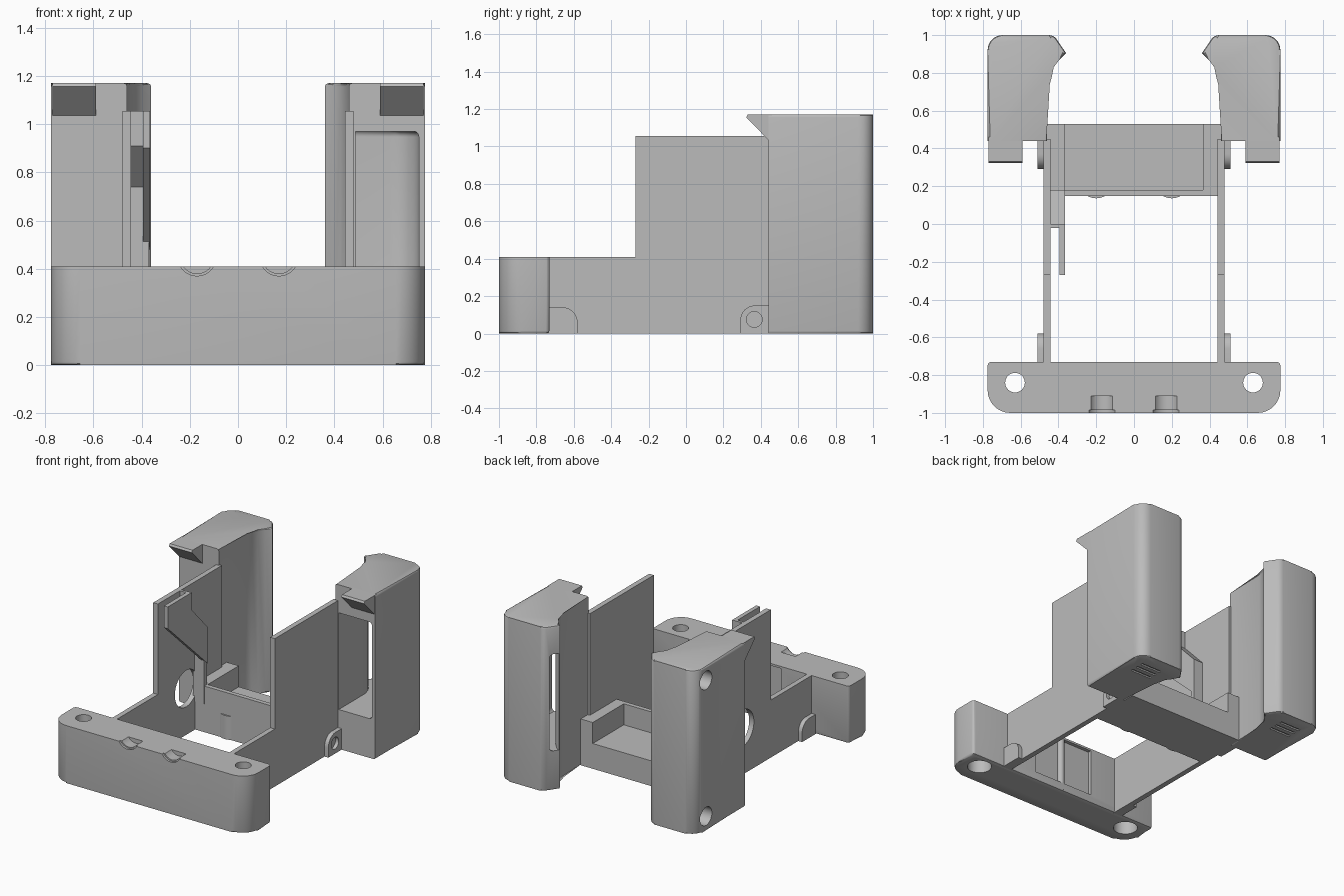
import bpy, bmesh, math
from mathutils import Vector

cube = bpy.data.objects.get("Cube")
if cube:
    bpy.data.objects.remove(cube)

grey = bpy.data.materials.new("light grey plastic")
grey.use_nodes = True
GREY = (0.5, 0.5, 0.5, 1)
grey.diffuse_color = GREY
grey.node_tree.nodes["Principled BSDF"].inputs["Base Color"].default_value = GREY


def arc(cx, cy, r, a0, a1, n=8):
    """Points along an arc, angles in degrees."""
    steps = [math.radians(a0 + (a1 - a0) * i / n) for i in range(n + 1)]
    return [(cx + r * math.cos(a), cy + r * math.sin(a)) for a in steps]


def prism(name, pts, axis, lo, hi, side=1, bevel=0, pick=None, segments=2):
    """Extrude a 2D outline along an axis; side=-1 mirrors it in x."""
    def place(u, v, w):
        return Vector({"z": (u, v, w), "x": (w, u, v), "y": (u, w, v)}[axis])
    bm = bmesh.new()
    low = [bm.verts.new(place(u, v, lo)) for u, v in pts]
    high = [bm.verts.new(place(u, v, hi)) for u, v in pts]
    rims = []
    for i in range(len(pts)):
        j = (i + 1) % len(pts)
        bm.faces.new((low[i], low[j], high[j], high[i]))
    for ring in (low, high):
        rims += list(bm.faces.new(ring).edges)
    if bevel:
        edges = [e for e in rims
                 if pick is None or pick((e.verts[0].co + e.verts[1].co) / 2)]
        bmesh.ops.bevel(bm, geom=edges, offset=bevel, segments=segments,
                        profile=0.5, affect="EDGES", clamp_overlap=True)
    for v in bm.verts:
        v.co.x *= side
    bmesh.ops.recalc_face_normals(bm, faces=bm.faces)
    mesh = bpy.data.meshes.new(name)
    bm.to_mesh(mesh)
    bm.free()
    mesh.materials.append(grey)
    ob = bpy.data.objects.new(name, mesh)
    bpy.context.collection.objects.link(ob)
    return ob


def box(name, x, y, z, side=1):
    return prism(name, [(x[0], y[0]), (x[1], y[0]), (x[1], y[1]), (x[0], y[1])],
                 "z", *z, side)


def rod(name, u, v, r, axis, lo, hi, side=1):
    return prism(name, arc(u, v, r, 0, 360, 32)[:-1], axis, lo, hi, side)


def cut(ob, cutters):
    """Subtract the cutters from the part, then discard them."""
    for c in cutters:
        c.hide_render = True
        m = ob.modifiers.new("cut", "BOOLEAN")
        m.operation, m.solver, m.object = "DIFFERENCE", "EXACT", c
    dg = bpy.context.evaluated_depsgraph_get()
    mesh = bpy.data.meshes.new_from_object(ob.evaluated_get(dg))
    ob.modifiers.clear()
    ob.data = mesh
    for c in cutters:
        bpy.data.objects.remove(c)


# Front bar with screw holes, counterbores and two top notches
bar_outline = (arc(-0.655, -0.88, 0.12, 180, 270) + arc(0.655, -0.88, 0.12, 270, 360)
               + arc(0.755, -0.75, 0.02, 0, 90, 3) + arc(-0.755, -0.75, 0.02, 90, 180, 3))
bar = prism("front_bar", bar_outline, "z", 0, 0.41, bevel=0.015,
            pick=lambda p: p.z < 0.1)
tools = [box("rear_recess", (-0.24, 0.24), (-0.755, -0.7), (0.06, 0.395))]
for s in (-1, 1):
    tools += [rod("screw_hole", 0.63, -0.84, 0.052, "z", -0.1, 0.6, s),
              rod("counterbore", 0.63, -0.84, 0.08, "z", -0.1, 0.15, s),
              rod("notch", 0.17, 0.45, 0.07, "y", -1.1, -0.91, s),
              rod("notch_rim", 0.17, 0.45, 0.08, "y", -1.1, -0.985, s)]
cut(bar, tools)
rod("bar_rib", 0, -0.755, 0.025, "z", 0.01, 0.4)

# Rear column outline with an inward curved lip
column_outline = ([(0.46, 0.44), (0.775, 0.44)] + arc(0.695, 0.92, 0.08, 0, 90)
                  + arc(0.45, 0.95, 0.05, 90, 135, 3)
                  + [(0.36, 0.905), (0.395, 0.87), (0.425, 0.83), (0.447, 0.79),
                     (0.46, 0.74)])
pocket_outline = ([(0.487, 0.38), (0.75, 0.38)] + arc(0.63, 0.845, 0.12, 0, 90)
                  + [(0.34, 0.965), (0.34, 0.92), (0.385, 0.905), (0.415, 0.872),
                     (0.447, 0.835), (0.47, 0.795), (0.487, 0.74)])
wall_outline = [(-0.74, 0), (0.45, 0), (0.45, 1.055), (-0.27, 1.055),
                (-0.27, 0.41), (-0.74, 0.41)]

for s, label in ((1, "left"), (-1, "right")):
    # Side wall
    wall = prism(label + "_side_wall", wall_outline, "x", 0.443, 0.48, s)
    if s < 0:
        cut(wall, [rod("round_window", 0.05, 0.33, 0.13, "x", 0.4, 0.6, s)])

    # Column with a rounded pocket open to the front
    column = prism(label + "_column", column_outline, "z", 0, 1.17, s, 0.014,
                   lambda p: p.y > 0.45 or p.x > 0.7)
    tools = [prism("pocket", pocket_outline, "z", 0.28, 0.97, s, 0.1,
                   lambda p: p.x > 0.74 or p.y > 0.84 and p.x > 0.6
                   or p.y > 0.96, 6)]
    tools += [box("slit", (0.52, 0.68), (y, y + 0.018), (-0.05, 0.01), s)
              for y in (0.78, 0.83, 0.88)]
    if s < 0:
        tools += [rod("side_socket", 0.88, z, 0.065, "x", 0.63, 0.9, s)
                  for z in (0.1, 1.07)]
    cut(column, tools)

    # Overhanging hook at the column top
    prism(label + "_hook", [(0.46, 1.17), (0.33, 1.17), (0.322, 1.155),
                            (0.445, 1.03), (0.46, 1.03)], "x", 0.59, 0.77, s)

    # Rounded foot tab and screw boss outside the wall
    prism(label + "_foot_tab", [(-0.74, 0), (-0.58, 0)]
          + arc(-0.66, 0.06, 0.08, 0, 90) + [(-0.74, 0.14)], "x", 0.47, 0.51, s)
    boss = prism(label + "_screw_boss", [(0.45, 0), (0.45, 0.15)]
                 + arc(0.37, 0.07, 0.08, 90, 180) + [(0.29, 0)], "x", 0.47, 0.51, s)
    cut(boss, [rod("boss_hole", 0.365, 0.075, 0.042, "x", 0.485, 0.6, s)])

    # Tray end blocks and front bulges
    box(label + "_tray_block", (0.365, 0.46), (0.17, 0.53), (0, 0.33), s)
    rod(label + "_tray_bulge", 0.2, 0.228, 0.092, "z", 0.002, 0.17, s)

# Cross tray between the walls
box("tray_floor", (-0.45, 0.45), (0.15, 0.53), (0, 0.18))
box("tray_front_wall", (-0.45, 0.45), (0.148, 0.18), (0.001, 0.33))

# Slotted clip on the right wall: inner plate and the web that closes its channel
prism("clip_plate", [(-0.27, 1.055), (0, 1.055), (0, 0.93), (0.18, 0.74),
                     (0.18, 0.48), (-0.27, 0.9)], "x", 0.365, 0.395, -1)
prism("clip_web", [(-0.02, 1.054), (-0.001, 1.054), (-0.001, 0.93), (0.179, 0.74),
                   (0.179, 0.2), (0.145, 0.2), (0.145, 0.74), (-0.02, 0.91)],
      "x", 0.37, 0.455, -1)

# Smooth the rounded surfaces, keep real edges sharp
bpy.ops.object.select_all(action="DESELECT")
parts = [o for o in bpy.context.scene.objects
         if o.type == "MESH" and grey.name in o.data.materials]
for o in parts:
    o.select_set(True)
bpy.context.view_layer.objects.active = parts[0]
bpy.ops.object.shade_smooth_by_angle(angle=math.radians(30))
